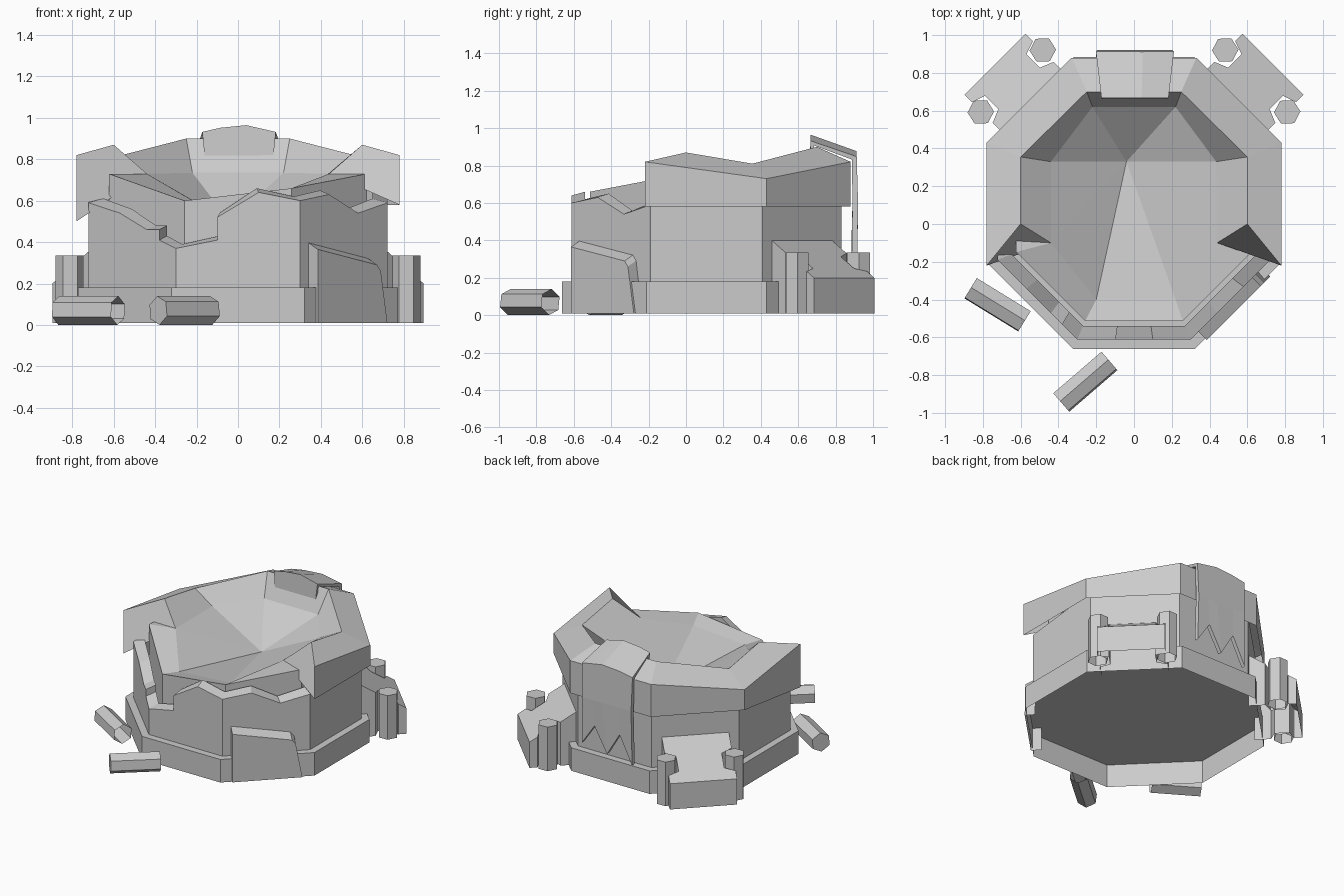
import bpy
import bmesh
from math import sin, cos, pi
from mathutils import Vector, Matrix

if "Cube" in bpy.data.objects:
    bpy.data.objects.remove(bpy.data.objects["Cube"], do_unlink=True)

stone = bpy.data.materials.new("grey stone")
stone.use_nodes = True
GREY = (0.6, 0.6, 0.6, 1)
stone.diffuse_color = GREY
stone.node_tree.nodes["Principled BSDF"].inputs["Base Color"].default_value = GREY

CY = 0.11  # the octagon sits slightly behind the origin


def skin(name, rings, ring_closed=True, path_closed=False, first_cap=False, last_cap=False):
    """Join equal point rows with quads, optionally capping the ends."""
    bm = bmesh.new()
    rows = [[bm.verts.new(p) for p in r] for r in rings]
    n = len(rows[0])
    pairs = list(zip(rows, rows[1:]))
    if path_closed:
        pairs.append((rows[-1], rows[0]))
    for a, b in pairs:
        for i in range(n if ring_closed else n - 1):
            j = (i + 1) % n
            bm.faces.new((a[i], a[j], b[j], b[i]))
    if first_cap:
        bm.faces.new(rows[0][::-1])
    if last_cap:
        bm.faces.new(rows[-1])
    bmesh.ops.remove_doubles(bm, verts=bm.verts, dist=0.0005)
    bmesh.ops.recalc_face_normals(bm, faces=bm.faces)
    mesh = bpy.data.meshes.new(name)
    bm.to_mesh(mesh)
    bm.free()
    mesh.materials.append(stone)
    ob = bpy.data.objects.new(name, mesh)
    bpy.context.collection.objects.link(ob)
    return ob


def octagon(apothem, heights):
    """Corners counter-clockwise from the front end of the +x side."""
    r = apothem / cos(pi / 8)
    return [(r * cos(pi / 4 * i - pi / 8), CY + r * sin(pi / 4 * i - pi / 8), z)
            for i, z in enumerate(heights)]


def facet(angle, d, t, z):
    """Point at distance d out from a facet's centre line and t along it."""
    return (d * cos(angle) - t * sin(angle), CY + d * sin(angle) + t * cos(angle), z)


def hex_post(name, foot, top, radius, turn):
    """Six-sided post, hollow at the foot and closed at the top."""
    foot, top = Vector(foot), Vector(top)
    axis = (top - foot).normalized()
    side = axis.orthogonal().normalized()
    rings = [[p + Matrix.Rotation(turn + pi / 3 * i, 3, axis) @ side * radius for i in range(6)]
             for p in (foot, top)]
    skin(name, rings, last_cap=True)


# Plinth, hollow underneath
skin("plinth", [octagon(0.773, [.01] * 8), octagon(0.773, [.18] * 8)], last_cap=True)

# Broken wall: x and height along the three front facets, plain behind
A, H, K = 0.722, 0.30, 0.9
jagged = [(-A, .59), (-.57, .54), (-.44, .46), (-.38, .46), (-.38, .41), (-H, .37),
          (-.1, .41), (-.1, .52), (.1, .64), (H, .60), (.44, .63), (.58, .54), (A, .59)]
outline = [(x, CY - A + max(0, abs(x) - H), z) for x, z in jagged]
outline += [(A, CY + H, .66), (H, CY + A, .66), (-H, CY + A, .66), (-A, CY + H, .66)]
wall = []
for x, y, z in outline:
    ix, iy = x * K, CY + (y - CY) * K
    wall.append([(x, y, .18), (x, y, z), (ix, iy, z + .02), (ix, iy, .18)])
skin("broken_wall", wall, path_closed=True)

# Inner core with a sunken faceted bowl on top
rim_z = [.73, .69, .69, .69, .69, .73, .60, .66]
bowl = [(.44, -.10, .73), (.435, .33, .73), (.22, .62, .735), (-.22, .62, .735),
        (-.44, .33, .73), (-.44, -.10, .73), (-.20, -.40, .59), (.22, -.40, .62)]
pit = [(-.04, .33, .50)] * 8
skin("core_bowl", [octagon(.624, [.18] * 8), octagon(.624, rim_z), bowl, pit])

# Heavy collar around the sides and back, open underneath
outer = [(.78, -.22, .82), (.78, .43, .73), (.33, .88, .82)]
crest = [(.60, 0, .87), (.60, .355, .81), (.25, .70, .90)]


def mirrored(points):
    return points + [(-x, y, z) for x, y, z in reversed(points)]


drops = [.58, .58, .58, .58, .58, .50]
collar = [[(o[0], o[1], low), o, c, i]
          for o, c, i, low in zip(mirrored(outer), mirrored(crest), bowl, drops)]
skin("collar", collar, ring_closed=False, first_cap=True, last_cap=True)

# Cloth draped over the back, tucked inside the rim, with a ragged hem
columns = [-1, -.5, .2, .6, 1]
rows = []
for y, z, half, ridge in ((.675, .80, .165, 0), (.675, .92, .175, .04),
                          (.90, .84, .205, .035), (.905, .60, .20, 0)):
    rows.append([(c * half + .005, y, z + ridge * (1 - abs(c))) for c in columns])
hem = [.20, .40, .23, .41, .26]
rows.append([(c * .205 + .005, .90, z) for c, z in zip((-1, -.5, 0, .5, 1), hem)])
cloth = skin("draped_cloth", rows, ring_closed=False)
thick = cloth.modifiers.new("thickness", "SOLIDIFY")
thick.thickness = .03
thick.offset = 0

# Rear buttresses, notched for the two hexagonal posts beside each
plan = [(.72, .228), (.83, .228), (.86, .155), (.96, .155), (.985, .228), (1.04, .228)]
for side, angle in (("left", pi / 4), ("right", 3 * pi / 4)):
    sections = []
    for d, half in plan:
        top = .20 + .20 * (1.04 - d) / .32
        sections.append([facet(angle, d, t, z) for t, z in
                         ((-half, .01), (-half, top), (half, top), (half, .01))])
    skin("buttress_" + side, sections, ring_closed=False, last_cap=True)
    for n, t in enumerate((-.232, .232)):
        hex_post(f"post_{side}_{n + 1}", facet(angle, .915, t, .01),
                 facet(angle, .915, t, .335), .07, .3)

# Slab leaning on one front facet
slab = [(.235, .01), (.19, .26), (.165, .29), (-.24, .365), (-.24, .01)]
skin("leaning_slab", [[facet(-pi / 4, d, t, z + (lift if z > .1 else 0)) for t, z in slab]
                      for d, lift in ((.715, .035), (.785, 0))],
     ring_closed=False, last_cap=True)

# Fallen posts on the ground
hex_post("fallen_post_1", (-.58, -.515, .07), (-.865, -.34, .07), .07, .25)
hex_post("fallen_post_2", (-.13, -.725, .07), (-.385, -.945, .07), .07, .25)
